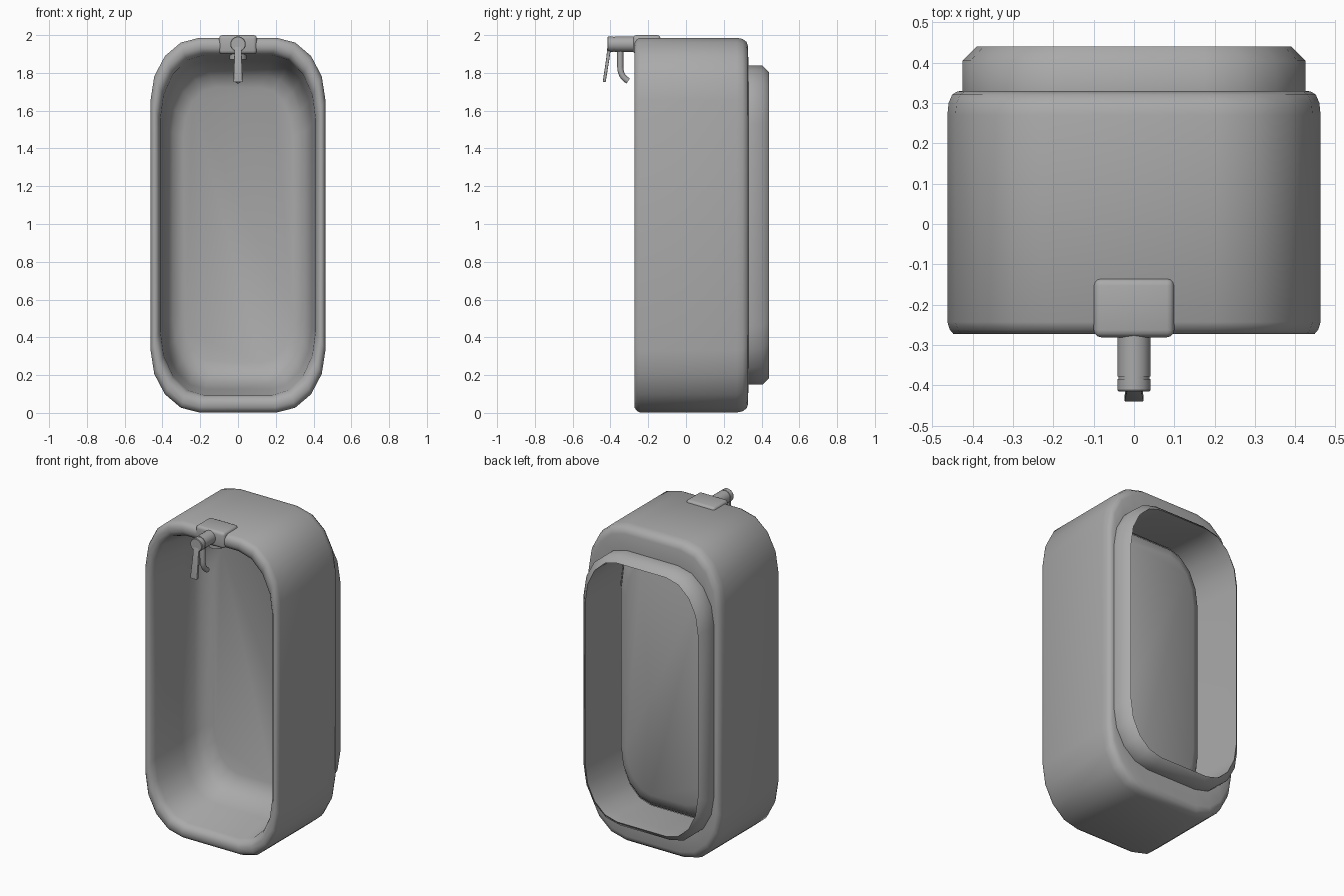
import bpy, bmesh, math
from mathutils import Vector

if "Cube" in bpy.data.objects:
    bpy.data.objects.remove(bpy.data.objects["Cube"])

grey = bpy.data.materials.new("grey ceramic")
grey.diffuse_color = (0.4, 0.4, 0.4, 1)
grey.use_nodes = True
grey.node_tree.nodes["Principled BSDF"].inputs["Base Color"].default_value = grey.diffuse_color
ZC = 0.994  # height of the basin centre


def finish(bm, name, angle=40, bevel=0):
    bmesh.ops.recalc_face_normals(bm, faces=bm.faces)
    me = bpy.data.meshes.new(name)
    bm.to_mesh(me)
    bm.free()
    ob = bpy.data.objects.new(name, me)
    bpy.context.collection.objects.link(ob)
    me.materials.append(grey)
    bpy.ops.object.select_all(action='DESELECT')
    bpy.context.view_layer.objects.active = ob
    ob.select_set(True)
    if bevel:
        m = ob.modifiers.new("bevel", 'BEVEL')
        m.width, m.segments = bevel, 3
        bpy.ops.object.modifier_apply(modifier=m.name)
    bpy.ops.object.shade_smooth_by_angle(angle=math.radians(angle))
    return ob


def outline(hx, hz, rx, rz, y, seg=4):
    """Rounded rectangle in the XZ plane with elliptical corners."""
    pts = []
    for q, (sx, sz) in enumerate([(1, 1), (-1, 1), (-1, -1), (1, -1)]):
        for i in range(seg + 1):
            a = math.pi / 2 * (q + i / seg)
            pts.append((sx * (hx - rx) + rx * math.cos(a), y,
                        ZC + sz * (hz - rz) + rz * math.sin(a)))
    return pts


def skin(bm, loops, cap_first=False, cap_last=False):
    rings = [[bm.verts.new(p) for p in l] for l in loops]
    n = len(rings[0])
    for a, b in zip(rings, rings[1:]):
        for i in range(n):
            j = (i + 1) % n
            bm.faces.new((a[i], a[j], b[j], b[i]))
    if cap_first:
        bm.faces.new(rings[0])
    if cap_last:
        bm.faces.new(rings[-1])


# Basin: bowl floor, rim, outer wall, rear collar and its open inside
# each row: half width, half height, corner rx, corner rz, y
rows = [
    (0.290, 0.73, 0.17, 0.26, 0.178),
    (0.345, 0.79, 0.20, 0.30, 0.150),
    (0.374, 0.83, 0.21, 0.32, 0.105),
    (0.392, 0.868, 0.22, 0.33, 0.01),
    (0.411, 0.90, 0.23, 0.34, -0.230),
    (0.420, 0.912, 0.235, 0.34, -0.259),
    (0.434, 0.935, 0.24, 0.335, -0.273),
    (0.448, 0.965, 0.25, 0.33, -0.273),
    (0.457, 0.982, 0.257, 0.33, -0.262),
    (0.463, 0.992, 0.26, 0.33, -0.243),
    (0.463, 0.992, 0.26, 0.33, 0.27),
    (0.460, 0.985, 0.26, 0.33, 0.300),
    (0.451, 0.970, 0.255, 0.33, 0.321),
    (0.438, 0.945, 0.25, 0.33, 0.329),
    (0.425, 0.845, 0.25, 0.31, 0.330),
    (0.425, 0.845, 0.25, 0.31, 0.405),
    (0.390, 0.810, 0.22, 0.30, 0.440),
    (0.388, 0.808, 0.22, 0.30, 0.365),
    (0.376, 0.832, 0.21, 0.32, 0.105),
]
bm = bmesh.new()
skin(bm, [outline(*r) for r in rows], cap_first=True)
finish(bm, "basin", 75)

# Tap block on the top rim
bm = bmesh.new()
bmesh.ops.create_cube(bm, size=1)
for v in bm.verts:
    v.co = Vector((v.co.x * 0.20, -0.208 + v.co.y * 0.146, 1.95 + v.co.z * 0.10))
finish(bm, "tap_block", 40, 0.018)


def lathe(name, profile, origin, axis, seg=20):
    """Closed turned part; profile is (distance, radius) along the axis."""
    bm = bmesh.new()
    rot = Vector((0, 0, 1)).rotation_difference(Vector(axis))
    skin(bm, [[Vector(origin) + rot @ Vector((r * math.cos(k * math.tau / seg),
               r * math.sin(k * math.tau / seg), d)) for k in range(seg)]
              for d, r in profile], True, True)
    return finish(bm, name, 35)


# Horizontal tap barrel with a groove and a knob
lathe("tap_barrel", [(0, 0.041), (0.108, 0.041), (0.108, 0.038), (0.114, 0.038),
                     (0.114, 0.041), (0.142, 0.041), (0.146, 0.038)],
      (0, -0.27, 1.952), (0, -1, 0))
# Small flange under the block
lathe("tap_flange", [(0, 0.045), (0.05, 0.045)], (0, -0.21, 1.87), (0, 0, 1))

# Lever handle, slightly wider at its tip
bm = bmesh.new()
skin(bm, [[(-w, y, z), (w, y, z), (w, y + t, z + 0.003), (-w, y + t, z + 0.003)]
          for w, y, z, t in [(0.018, -0.413, 1.965, 0.02), (0.02, -0.422, 1.88, 0.018),
                             (0.024, -0.441, 1.75, 0.016)]], True, True)
finish(bm, "tap_lever", 35, 0.003)

# Curved spout swept along a bend
path = [(-0.348, 1.93), (-0.348, 1.83)]
for i in range(1, 7):
    a = math.radians(65) * i / 6
    path.append((-0.348 + 0.06 * (1 - math.cos(a)), 1.83 - 0.075 * math.sin(a)))
path.append((-0.306, 1.757))
loops = []
for i, (y, z) in enumerate(path):
    p, q = path[max(i - 1, 0)], path[min(i + 1, len(path) - 1)]
    t = Vector((0, q[0] - p[0], q[1] - p[1])).normalized()
    side = Vector((1, 0, 0))
    up = side.cross(t)
    loops.append([Vector((0, y, z)) + 0.016 * (side * math.cos(k * math.tau / 12)
                  + up * math.sin(k * math.tau / 12)) for k in range(12)])
bm = bmesh.new()
skin(bm, loops, True, True)
finish(bm, "tap_spout", 40)
